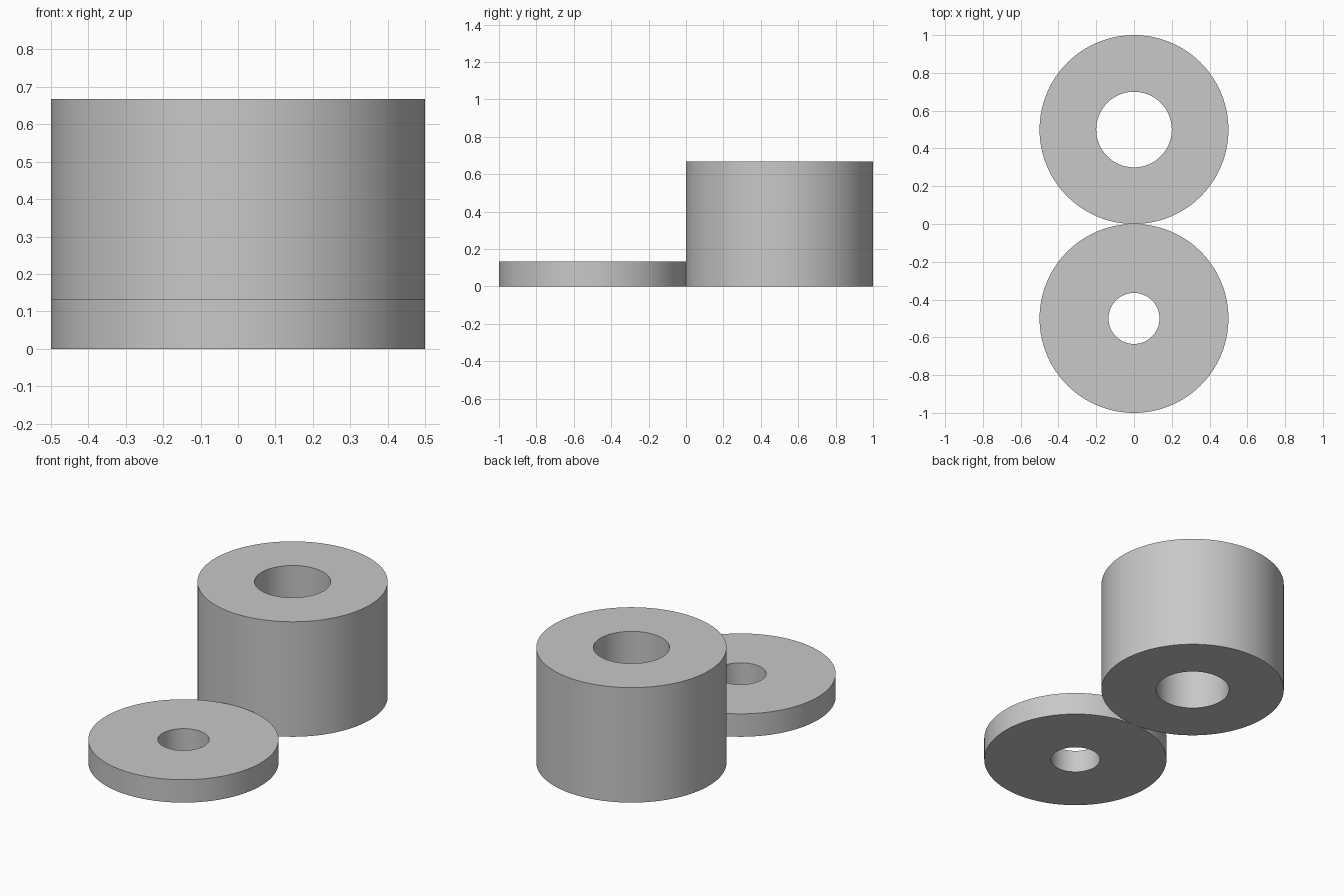
import bpy
import bmesh
import math

cube = bpy.data.objects.get("Cube")
if cube:
    bpy.data.objects.remove(cube, do_unlink=True)

SEGMENTS = 128

# Single grey material
grey = bpy.data.materials.new("light grey")
grey.use_nodes = True
colour = (0.58, 0.58, 0.58, 1.0)
grey.diffuse_color = colour
grey.node_tree.nodes["Principled BSDF"].inputs["Base Color"].default_value = colour


def ring(name, y, outer, inner, height):
    """Lathe a rectangular section into a solid ring with a through hole."""
    bm = bmesh.new()
    section = [(inner, 0), (outer, 0), (outer, height), (inner, height)]
    verts = [bm.verts.new((r, 0, z)) for r, z in section]
    edges = [bm.edges.new((verts[i], verts[(i + 1) % 4])) for i in range(4)]
    bmesh.ops.spin(bm, geom=verts + edges, cent=(0, 0, 0), axis=(0, 0, 1),
                   angle=math.tau, steps=SEGMENTS, use_merge=True)
    bmesh.ops.remove_doubles(bm, verts=bm.verts[:], dist=1e-5)
    bmesh.ops.recalc_face_normals(bm, faces=bm.faces[:])
    mesh = bpy.data.meshes.new(name)
    bm.to_mesh(mesh)
    bm.free()
    mesh.materials.append(grey)

    obj = bpy.data.objects.new(name, mesh)
    obj.location.y = y
    bpy.context.collection.objects.link(obj)
    bpy.ops.object.select_all(action='DESELECT')
    obj.select_set(True)
    bpy.context.view_layer.objects.active = obj
    bpy.ops.object.shade_smooth_by_angle(angle=math.radians(30))
    return obj


# Thin washer in front, tall spacer behind, touching at the centre
ring("flat_washer", -0.5, 0.5, 0.135, 0.133)
ring("tall_spacer", 0.5, 0.5, 0.2, 0.667)
